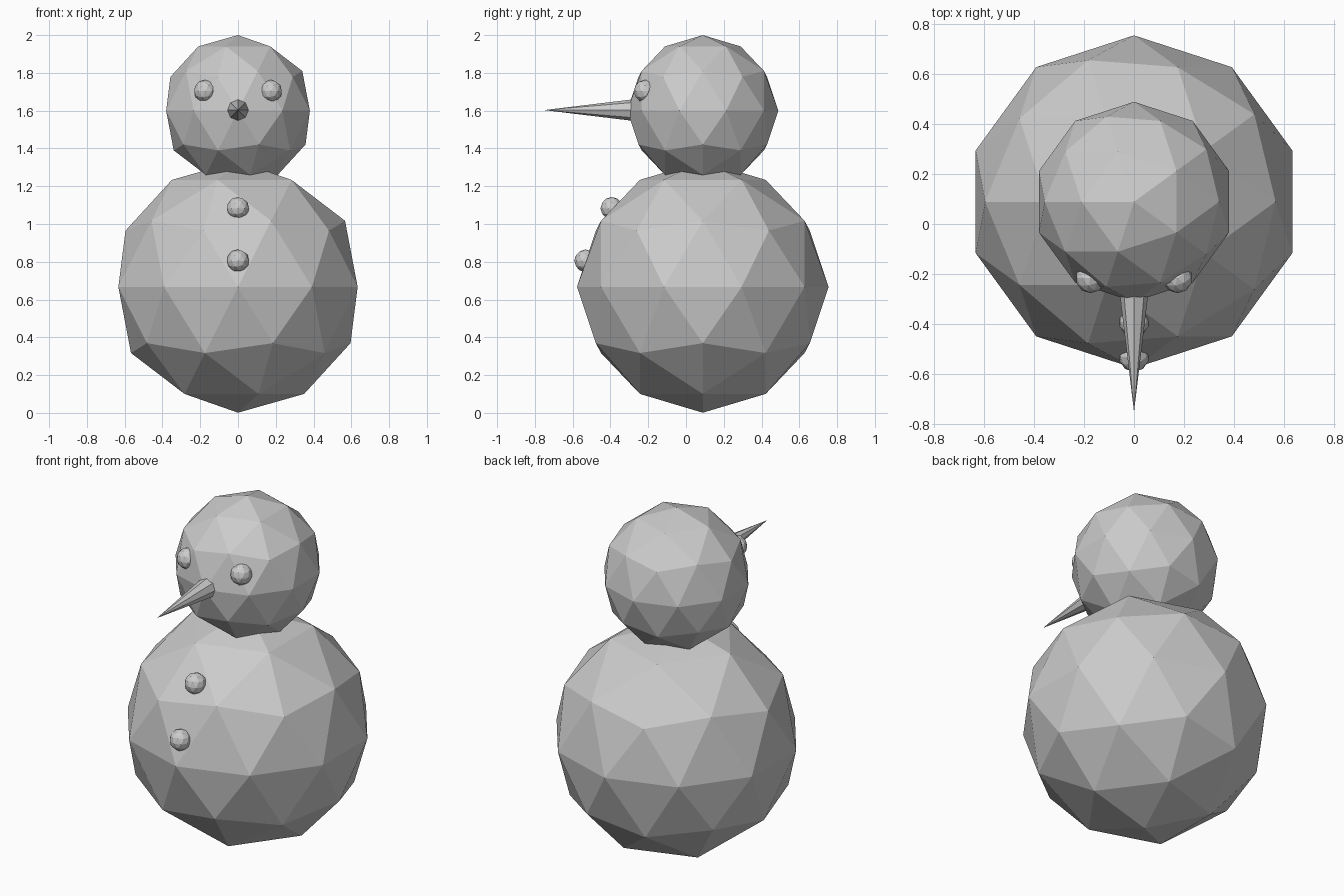
import bpy
from math import pi

if "Cube" in bpy.data.objects:
    bpy.data.objects.remove(bpy.data.objects["Cube"])

CY = 0.089  # the balls sit slightly behind centre because the nose reaches forward


def ball(name, loc, radius):
    """Flat-faced low-poly ball."""
    bpy.ops.mesh.primitive_ico_sphere_add(subdivisions=2, radius=radius,
                                          location=loc, rotation=(0, 0, pi))
    bpy.context.object.name = name


# body and head
ball("body", (0, CY, 0.667), 0.666)
ball("head", (0, CY, 1.6), 0.4)

# eyes, one on each side
for side, x in (("left", -0.174), ("right", 0.174)):
    ball(side + "_eye", (x, -0.217, 1.703), 0.06)

# buttons down the front
ball("upper_button", (0, -0.393, 1.083), 0.06)
ball("lower_button", (0, -0.532, 0.805), 0.06)

# pointed nose, base sunk into the head
base, tip = -0.255, -0.752
bpy.ops.mesh.primitive_cone_add(vertices=8, radius1=0.06, radius2=0, depth=base - tip,
                                location=(0, (base + tip) / 2, 1.603),
                                rotation=(pi / 2, 0, 0))
bpy.context.object.name = "nose"
